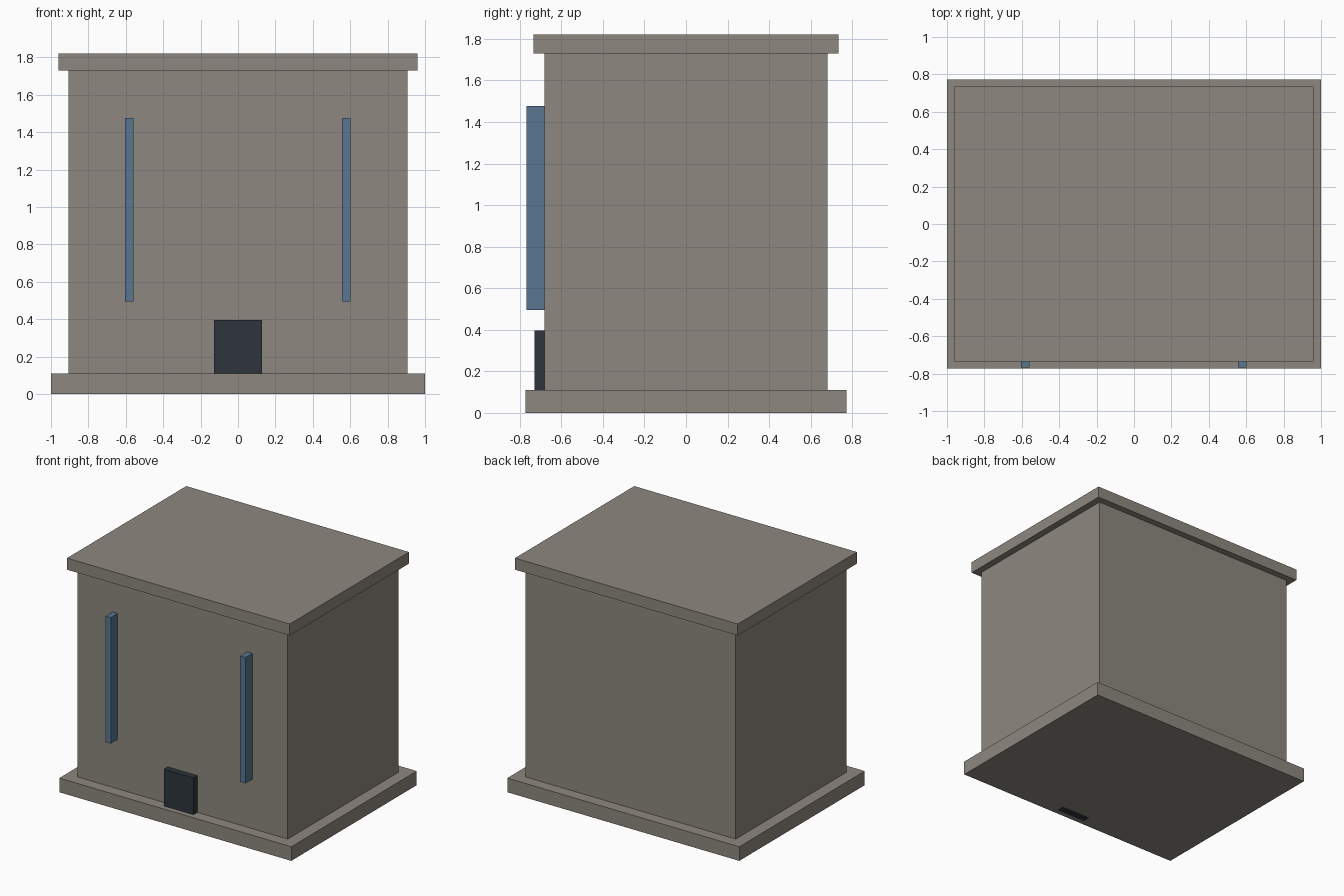
import bpy

default = bpy.data.objects.get("Cube")
if default:
    bpy.data.objects.remove(default, do_unlink=True)


def material(name, rgb):
    mat = bpy.data.materials.new(name)
    mat.use_nodes = True
    colour = (*rgb, 1.0)
    mat.diffuse_color = colour
    mat.node_tree.nodes["Principled BSDF"].inputs["Base Color"].default_value = colour
    return mat


def box(name, low, high, mat):
    """Axis-aligned box between two corners."""
    centre = [(a + b) / 2 for a, b in zip(low, high)]
    bpy.ops.mesh.primitive_cube_add(size=1, location=centre)
    obj = bpy.context.object
    obj.name = name
    obj.scale = [b - a for a, b in zip(low, high)]
    bpy.ops.object.transform_apply(location=False, rotation=False, scale=True)
    obj.data.materials.append(mat)
    return obj


stone = material("warm grey stone", (0.27, 0.245, 0.21))
glass = material("blue glass", (0.1, 0.18, 0.29))
dark = material("dark slate", (0.026, 0.036, 0.044))

# Stacked masses: plinth, walls, roof slab
BASE_TOP, WALL_TOP, ROOF_TOP = 0.11, 1.73, 1.82
WALL_Y = 0.682
box("base_plinth", (-1, -0.772, 0), (1, 0.772, BASE_TOP), stone)
box("main_walls", (-0.906, -WALL_Y, BASE_TOP), (0.906, WALL_Y, WALL_TOP), stone)
box("roof_slab", (-0.96, -0.734, WALL_TOP), (0.96, 0.734, ROOF_TOP), stone)

# Door, running down through the plinth
box("front_door", (-0.127, -0.73, -0.001), (0.127, -0.67, 0.397), dark)

# Tall window fins on the front
for side, x in (("right", -0.581), ("left", 0.579)):
    box(side + "_window_fin", (x - 0.022, -0.768, 0.495), (x + 0.022, -0.67, 1.476), glass)
